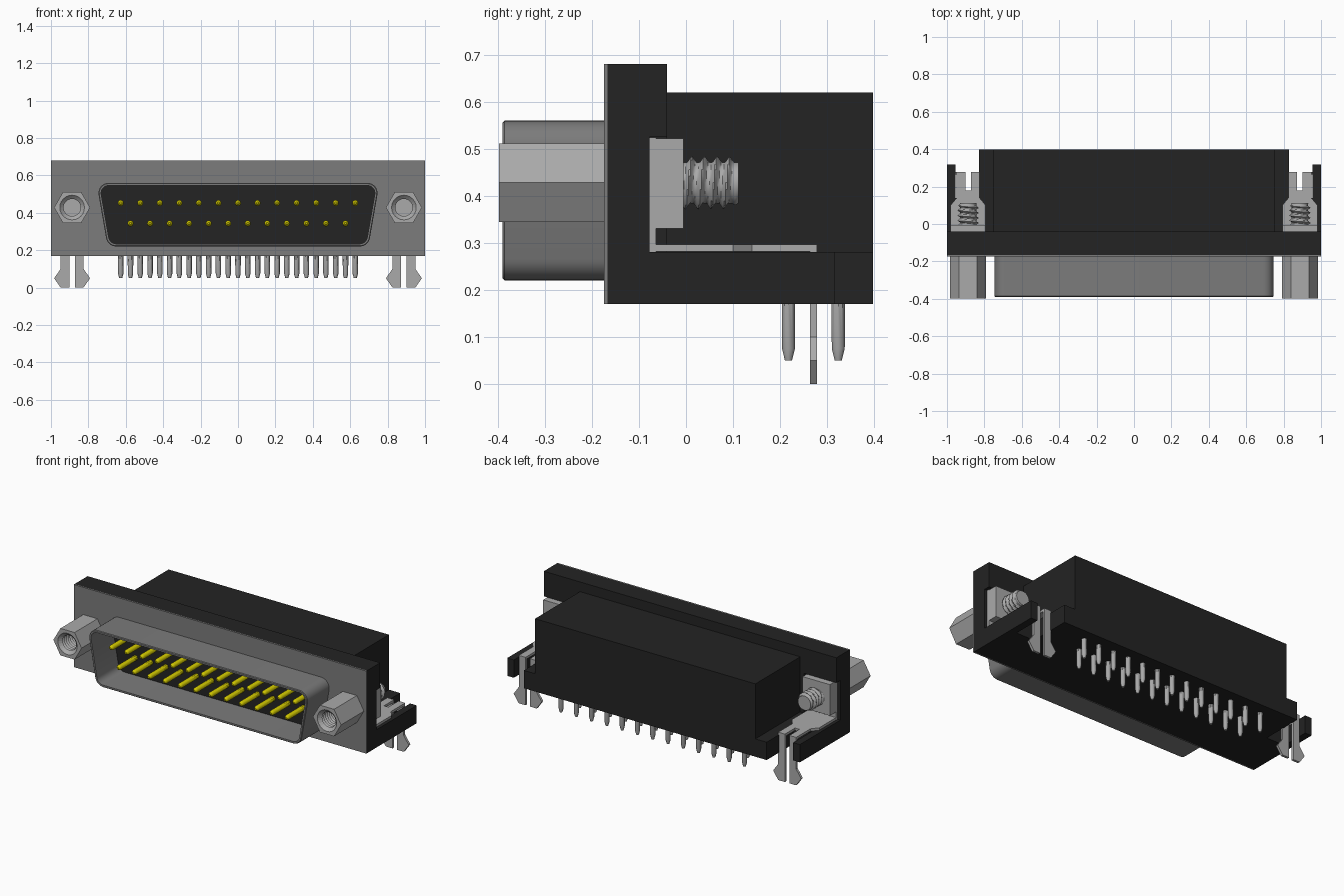
import bpy, bmesh, math
from mathutils import Vector

cube = bpy.data.objects.get("Cube")
if cube:
    bpy.data.objects.remove(cube, do_unlink=True)


def material(name, rgb):
    m = bpy.data.materials.new(name)
    m.use_nodes = True
    m.diffuse_color = (*rgb, 1)
    bsdf = m.node_tree.nodes["Principled BSDF"]
    bsdf.inputs["Base Color"].default_value = (*rgb, 1)
    return m


BLACK = material("black plastic", (0.017, 0.017, 0.017))
STEEL = material("dark steel", (0.2, 0.2, 0.2))
BRIGHT = material("bright metal", (0.4, 0.4, 0.4))
GOLD = material("gold contact", (0.62, 0.56, 0.0))


def finish(name, bm, mat, smooth=False):
    bmesh.ops.recalc_face_normals(bm, faces=bm.faces)
    me = bpy.data.meshes.new(name)
    bm.to_mesh(me)
    bm.free()
    me.materials.append(mat)
    ob = bpy.data.objects.new(name, me)
    bpy.context.collection.objects.link(ob)
    if smooth:
        bpy.ops.object.select_all(action='DESELECT')
        ob.select_set(True)
        bpy.context.view_layer.objects.active = ob
        bpy.ops.object.shade_smooth_by_angle(angle=math.radians(35))
    return ob


def prism(name, pts, axis, a, b, mat, smooth=False):
    """Extrude an outline: (x, z) along y, or (x, y) along z."""
    bm = bmesh.new()
    vec = (lambda p: (p[0], a, p[1])) if axis == 'y' else (lambda p: (p[0], p[1], a))
    face = bm.faces.new([bm.verts.new(vec(p)) for p in pts])
    ext = bmesh.ops.extrude_face_region(bm, geom=[face])
    move = Vector((0, b - a, 0)) if axis == 'y' else Vector((0, 0, b - a))
    bmesh.ops.translate(bm, vec=move, verts=[v for v in ext["geom"] if isinstance(v, bmesh.types.BMVert)])
    return finish(name, bm, mat, smooth)


def rect(x0, x1, y0, y1):
    return [(x0, y0), (x1, y0), (x1, y1), (x0, y1)]


def loft(bm, rings, cap_start=True, cap_end=True):
    """Skin closed rings of points."""
    loops = [[bm.verts.new(p) for p in r] for r in rings]
    n = len(loops[0])
    for r, s in zip(loops, loops[1:]):
        for i in range(n):
            j = (i + 1) % n
            bm.faces.new((r[i], r[j], s[j], s[i]))
    if cap_start:
        bm.faces.new(loops[0])
    if cap_end:
        bm.faces.new(loops[-1])


def circle(c, r, n, axis):
    """Ring around an axis; r may be a function of the angle."""
    out = []
    for i in range(n):
        t = 2 * math.pi * i / n
        q = r(t) if callable(r) else r
        u, v = q * math.cos(t), q * math.sin(t)
        out.append((c[0] + u, c[1], c[2] + v) if axis == 'y' else (c[0] + u, c[1] + v, c[2]))
    return out


def d_outline(inset):
    """Rounded trapezoid of the shell, shrunk by an inset."""
    r = 0.055 - inset
    # corner arc centres and the angles they sweep
    top, bot, tilt = (0.691, 0.505), (0.651, 0.275), 10
    arcs = [(bot[0], bot[1], -90, -tilt), (top[0], top[1], -tilt, 90),
            (-top[0], top[1], 90, 180 + tilt), (-bot[0], bot[1], 180 + tilt, 270)]
    pts = []
    for cx, cz, a0, a1 in arcs:
        for k in range(9):
            t = math.radians(a0 + (a1 - a0) * k / 8)
            pts.append((cx + r * math.cos(t), cz + r * math.sin(t)))
    return pts


# Housing: flange, pocketed rear of flange, stepped body
prism("front_flange", rect(-1, 1, 0.17, 0.68), 'y', -0.167, -0.078, BLACK)
prism("flange_rear", [(-1, .17), (1, .17), (1, .28), (.78, .28), (.78, .525), (1, .525), (1, .68),
                      (-1, .68), (-1, .525), (-.78, .525), (-.78, .28), (-1, .28)],
      'y', -0.078, -0.04, BLACK)
prism("rear_body", [(-.83, .17), (.83, .17), (.83, .28), (.753, .28), (.753, .62),
                    (-.753, .62), (-.753, .28), (-.83, .28)], 'y', -0.04, 0.398, BLACK)

# Steel face plate, hollow shell and dark insert
prism("face_plate", rect(-1, 1, 0.17, 0.68), 'y', -0.175, -0.167, STEEL)
outer, inner = d_outline(0), d_outline(0.014)
bm = bmesh.new()
loft(bm, [[(x, y, z) for x, z in o] for o, y in
          ((outer, -.17), (outer, -.386), (d_outline(.004), -.39), (inner, -.39), (inner, -.17))],
     False, False)
finish("connector_shell", bm, STEEL, True)
prism("contact_insert", d_outline(0.012), 'y', -0.18, -0.17, BLACK)

# Contacts: 13 above, 12 below, each with its solder tail
PITCH = 0.1045
for row, count, z, tail_y in (("upper", 13, 0.452, 0.324), ("lower", 12, 0.343, 0.218)):
    for i in range(count):
        x = (i - (count - 1) / 2) * PITCH
        bm = bmesh.new()
        loft(bm, [circle((x, y, z), r, 10, 'y') for y, r in
                  ((-.178, .016), (-.335, .016), (-.345, .013), (-.352, .006))])
        finish(f"{row}_contact_{i + 1}", bm, GOLD, True)
        bm = bmesh.new()
        loft(bm, [circle((x, tail_y, h), r, 10, 'z') for h, r in
                  ((.18, .015), (.075, .0145), (.05, .008))])
        finish(f"{row}_solder_tail_{i + 1}", bm, BRIGHT, True)


def hexagon(t):
    """Radius of a hexagon with corners left and right."""
    return 0.0835 / math.cos((t % (math.pi / 3)) - math.pi / 6)


def thread(bm, c, y0, y1, core, depth, pitch, n=24):
    """Helical thread as a rippled tube along y."""
    steps = int((y1 - y0) / pitch * 8)
    rings = []
    for k in range(steps + 1):
        y = y0 + (y1 - y0) * k / steps
        fade = min(1, (steps - k) / 6)

        def radius(t, y=y, fade=fade):
            phase = ((y - y0) / pitch - t / (2 * math.pi)) % 1
            return core + depth * fade * max(0, 1 - abs(phase - 0.5) * 3)
        rings.append(circle((c[0], y, c[1]), radius, n, 'y'))
    loft(bm, rings)


# Mounting hardware on both sides
for s, side in ((1, "left"), (-1, "right")):
    cx, cz = s * 0.887, 0.428

    # Floor of the side bay with its outer arm
    prism(f"{side}_side_arm", [(s * x, y) for x, y in
          ((.83, -.04), (1, -.04), (1, .317), (.955, .317), (.955, .14), (.83, .14))],
          'z', 0.17, 0.28, BLACK)

    # Hexagonal jack post with a tapped hole
    bm = bmesh.new()
    loft(bm, [circle((cx, y, cz), r, 24, 'y') for y, r in
              ((-.172, hexagon), (-.398, hexagon), (-.398, .066), (-.388, .056))], True, False)
    finish(f"{side}_jack_post", bm, BRIGHT)
    bm = bmesh.new()
    groove = [(-.388 + .009 * k, .056 if k % 2 == 0 else .046) for k in range(15)]
    loft(bm, [circle((cx, y, cz), r, 24, 'y') for y, r in groove], False, True)
    bmesh.ops.recalc_face_normals(bm, faces=bm.faces)
    hole = finish(f"{side}_tapped_hole", bm, BRIGHT)
    hole.data.flip_normals()

    # Square nut and threaded screw end
    prism(f"{side}_nut", rect(cx - .093, cx + .093, .33, .522), 'y', -0.066, -0.005, BRIGHT)
    bm = bmesh.new()
    thread(bm, (cx, cz), -0.008, 0.112, 0.044, 0.014, 0.027)
    finish(f"{side}_screw_end", bm, BRIGHT, True)

    # Bent bracket: upright, foot with two fingers, barbed board clips
    prism(f"{side}_bracket_upright", rect(cx - .095, cx + .095, .28, .524), 'y', -0.078, -0.064, BRIGHT)
    half = [(.094, -.078), (.094, .1), (.061, .14), (.061, .272), (.015, .272), (.015, .18)]
    foot = half + [(-d, y) for d, y in reversed(half)]
    prism(f"{side}_bracket_foot", [(cx + d, y) for d, y in foot], 'z', 0.281, 0.296, BRIGHT)
    for f, which in ((1, "a"), (-1, "b")):
        clip = [(.015, .296), (.061, .296), (.061, .1), (.096, .05), (.061, 0), (.015, 0)]
        prism(f"{side}_board_clip_{which}", [(cx + f * d, z) for d, z in clip],
              'y', 0.264, 0.279, BRIGHT)
